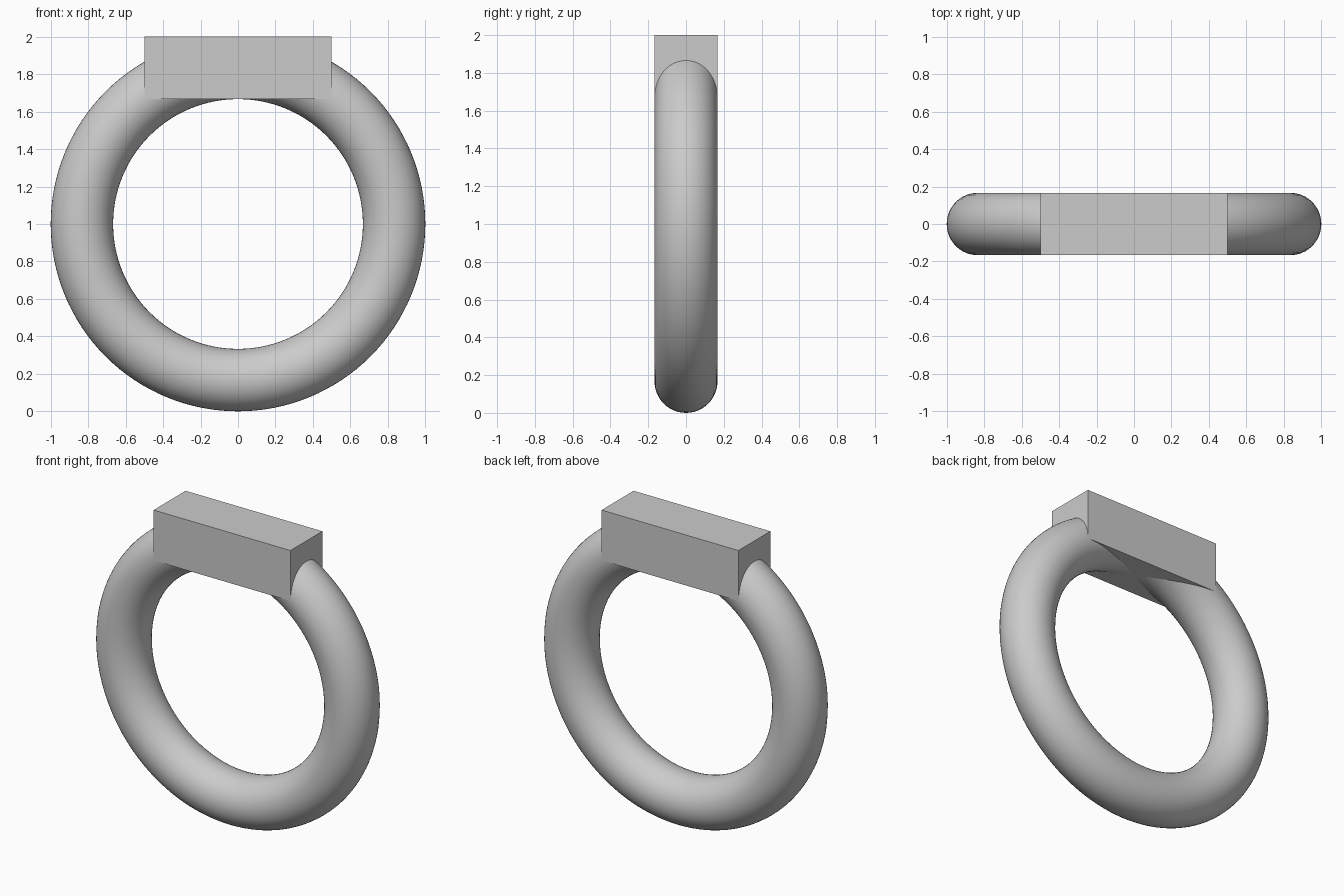
import bpy
import math

cube = bpy.data.objects.get("Cube")
if cube:
    bpy.data.objects.remove(cube, do_unlink=True)

# Single plain grey
GREY = (0.6, 0.6, 0.6, 1.0)
grey = bpy.data.materials.new("light grey")
grey.use_nodes = True
grey.diffuse_color = GREY
grey.node_tree.nodes["Principled BSDF"].inputs["Base Color"].default_value = GREY

OUTER = 1.0
TUBE = 1 / 6

# Upright round band
bpy.ops.mesh.primitive_torus_add(
    major_radius=OUTER - TUBE, minor_radius=TUBE,
    major_segments=128, minor_segments=48,
    location=(0, 0, OUTER), rotation=(math.pi / 2, 0, 0))
band = bpy.context.object
band.name = "ring_band"
band.data.materials.append(grey)
bpy.ops.object.transform_apply(location=False, rotation=True, scale=False)
bpy.ops.object.shade_smooth()

# Rectangular bar set across the top, as thick as the band
bpy.ops.mesh.primitive_cube_add(size=1, location=(0, 0, 2 * OUTER - TUBE))
bar = bpy.context.object
bar.name = "top_bar"
bar.scale = (1.0, 2 * TUBE, 2 * TUBE)
bpy.ops.object.transform_apply(location=False, rotation=False, scale=True)
bar.data.materials.append(grey)
